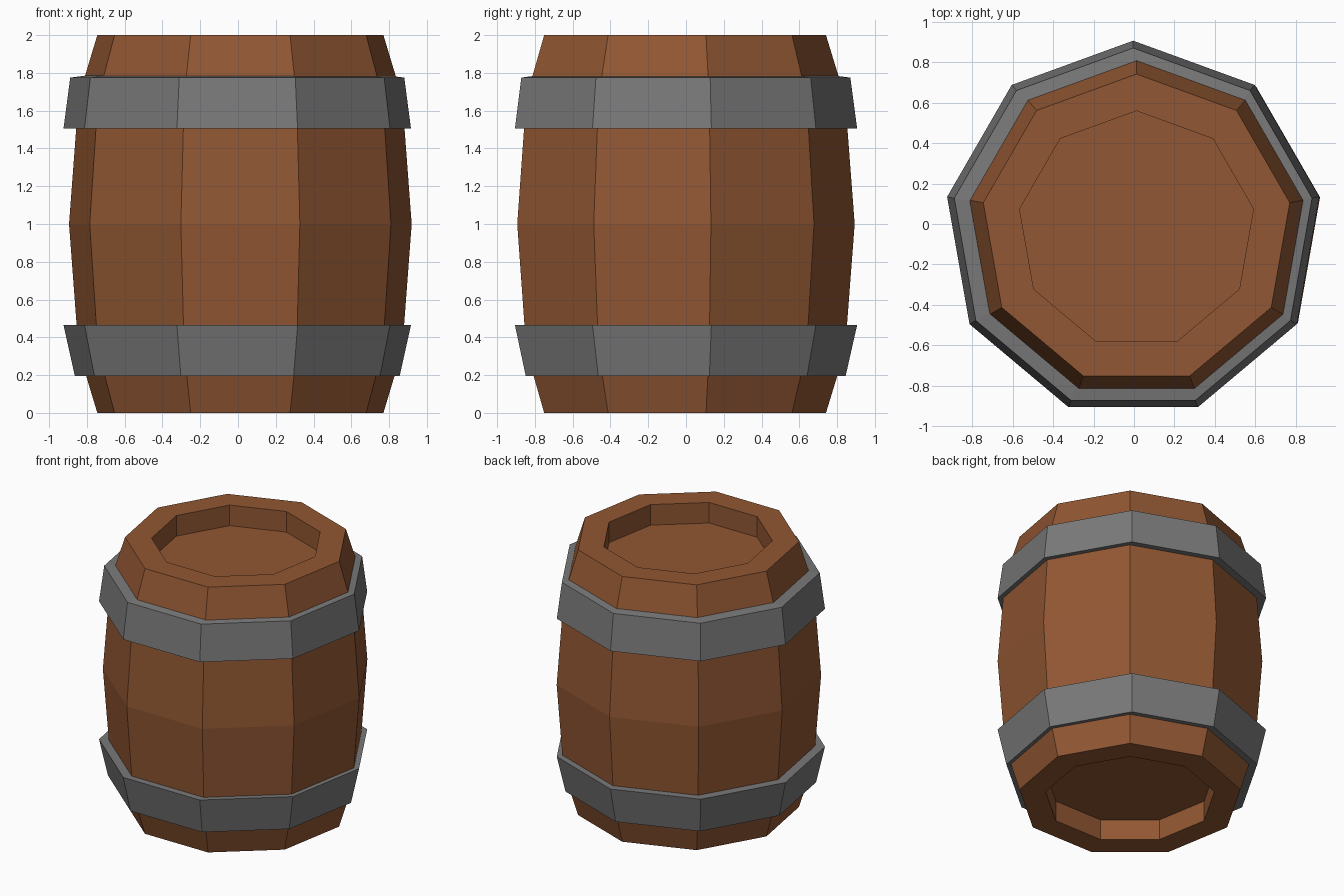
import bpy
import bmesh
import math

SIDES = 9

cube = bpy.data.objects.get("Cube")
if cube:
    bpy.data.objects.remove(cube, do_unlink=True)


def make_material(name, rgb):
    mat = bpy.data.materials.new(name)
    mat.use_nodes = True
    color = (*rgb, 1.0)
    mat.diffuse_color = color
    mat.node_tree.nodes["Principled BSDF"].inputs["Base Color"].default_value = color
    return mat


def lathe(name, profile, mat, center, closed):
    """Turn (radius, z) points into a faceted solid; open profiles get end caps."""
    bm = bmesh.new()
    rings = []
    for radius, z in profile:
        angles = [math.pi / 2 + math.tau * i / SIDES for i in range(SIDES)]
        rings.append([bm.verts.new((radius * math.cos(a), radius * math.sin(a), z))
                      for a in angles])
    pairs = list(zip(rings, rings[1:]))
    if closed:
        pairs.append((rings[-1], rings[0]))
    else:
        bm.faces.new(rings[0])
        bm.faces.new(rings[-1])
    for low, high in pairs:
        for i in range(SIDES):
            j = (i + 1) % SIDES
            bm.faces.new((low[i], low[j], high[j], high[i]))
    bmesh.ops.recalc_face_normals(bm, faces=bm.faces)
    mesh = bpy.data.meshes.new(name)
    bm.to_mesh(mesh)
    bm.free()
    mesh.materials.append(mat)
    obj = bpy.data.objects.new(name, mesh)
    obj.location = (*center, 0)
    bpy.context.collection.objects.link(obj)
    return obj


wood = make_material("brown wood", (0.285, 0.095, 0.033))
iron = make_material("grey iron", (0.19, 0.19, 0.19))

# Bulging body with a recessed lid at each end, mirrored about mid height
half = [(0.587, 0.155), (0.587, 0), (0.769, 0), (0.87, 0.33)]
body = half + [(0.921, 1)] + [(r, 2 - z) for r, z in reversed(half)]
lathe("barrel_body", body, wood, (0.0125, -0.028), closed=False)

# Tapered metal hoops
lower = [(0.80, 0.195), (0.873, 0.195), (0.934, 0.465), (0.86, 0.465)]
upper = [(0.86, 1.505), (0.934, 1.505), (0.898, 1.775), (0.82, 1.785)]
lathe("lower_hoop", lower, iron, (-0.004, -0.028), closed=True)
lathe("upper_hoop", upper, iron, (-0.004, -0.028), closed=True)
